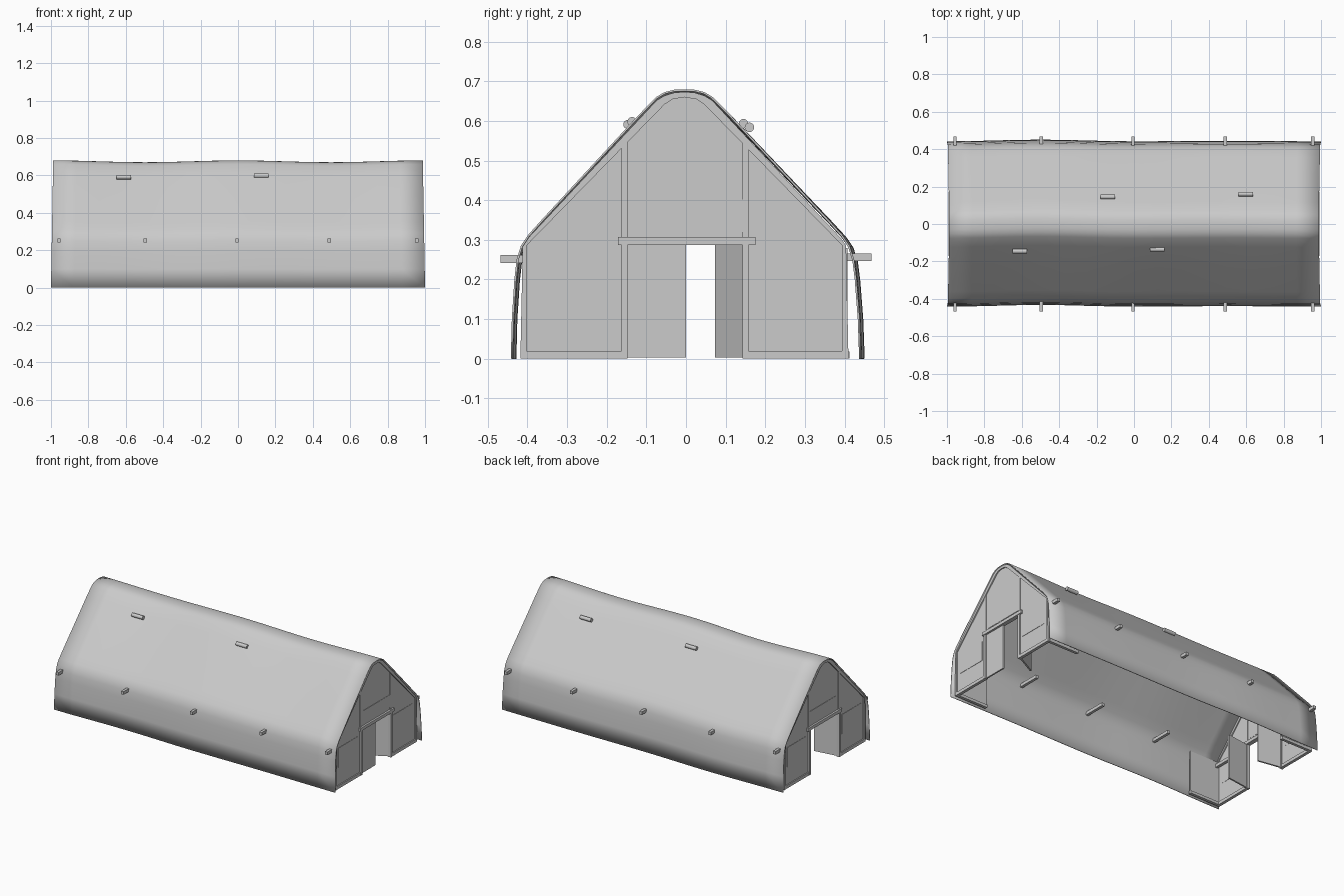
import bpy, bmesh, math
from mathutils import Vector

cube = bpy.data.objects.get("Cube")
if cube:
    bpy.data.objects.remove(cube, do_unlink=True)

canvas = bpy.data.materials.new("light_grey")
canvas.use_nodes = True
GREY = (0.6, 0.6, 0.6, 1)
canvas.diffuse_color = GREY
canvas.node_tree.nodes["Principled BSDF"].inputs["Base Color"].default_value = GREY


def finish(name, bm):
    bmesh.ops.recalc_face_normals(bm, faces=bm.faces)
    mesh = bpy.data.meshes.new(name)
    bm.to_mesh(mesh)
    bm.free()
    mesh.materials.append(canvas)
    obj = bpy.data.objects.new(name, mesh)
    bpy.context.collection.objects.link(obj)
    return obj


def box(name, lo, hi):
    bm = bmesh.new()
    bmesh.ops.create_cube(bm, size=1)
    lo, hi = Vector(lo), Vector(hi)
    for v in bm.verts:
        v.co = (lo + hi) / 2 + v.co * (hi - lo)
    return finish(name, bm)


def prism(name, outline, x0, x1):
    """Extrude a (y, z) outline along x."""
    bm = bmesh.new()
    face = bm.faces.new([bm.verts.new((x0, y, z)) for y, z in outline])
    ext = bmesh.ops.extrude_face_region(bm, geom=[face])["geom"]
    moved = [g for g in ext if isinstance(g, bmesh.types.BMVert)]
    bmesh.ops.translate(bm, verts=moved, vec=(x1 - x0, 0, 0))
    return finish(name, bm)


def smooth(obj, degrees):
    bpy.ops.object.select_all(action='DESELECT')
    obj.select_set(True)
    bpy.context.view_layer.objects.active = obj
    bpy.ops.object.shade_smooth_by_angle(angle=math.radians(degrees))


def both_sides(half):
    return half + [(-y, z) for y, z in reversed(half) if y > 0]


# Canvas cover: an eaved arch swept along x, sagging between the frames
MID = -0.004
half = [(0.442, 0), (0.439, 0.1), (0.432, 0.2), (0.426, 0.25), (0.415, 0.285),
        (0.397, 0.312), (0.36, 0.353), (0.24, 0.482), (0.12, 0.611), (0.072, 0.66),
        (0.05, 0.673), (0.025, 0.679), (0, 0.68)]
arch = both_sides(half)
bm = bmesh.new()
rows = []
STATIONS = 16
for i in range(STATIONS + 1):
    x = -1 + 2 * i / STATIONS
    wave = 0.5 - 0.5 * math.cos(2 * math.pi * x)
    sway = 0.009 * wave * (1 if x < 0 else 0.3)
    row = []
    for y, z in arch:
        lift = z / 0.68
        px = x * (1 - 0.012 * lift * abs(x))
        row.append(bm.verts.new((px, y + MID * lift + sway, z - 0.01 * wave * lift)))
    rows.append(row)
for a, b in zip(rows, rows[1:]):
    for j in range(len(arch) - 1):
        bm.faces.new((a[j], a[j + 1], b[j + 1], b[j]))
cover = finish("canvas_cover", bm)
if sum(p.normal.z for p in cover.data.polygons) < 0:
    cover.data.flip_normals()
solid = cover.modifiers.new("thickness", 'SOLIDIFY')
solid.thickness = 0.005
solid.offset = -1
smooth(cover, 50)

# End arch frame outlines, outer and inner
outer = both_sides([(0.414, 0), (0.408, 0.285), (0.395, 0.304), (0.07, 0.652),
                    (0.05, 0.664), (0.024, 0.672), (0, 0.673)])
inner = both_sides([(0.398, 0), (0.398, 0.286), (0.05, 0.642),
                    (0.03, 0.655), (0, 0.66)])
outer = [(y + MID, z) for y, z in outer]
inner = [(y + MID, z) for y, z in inner]
L, R, HEAD = -0.155, 0.15, 0.297      # doorway edges and lintel height
door_cut = [(L, 0), (L, HEAD), (R, HEAD), (R, 0)]

for s, end in ((1, "right"), (-1, "left")):
    def slab(name, y0, y1, z0, z1, x0, x1):
        return box(f"{end}_{name}", (min(s * x0, s * x1), y0, z0), (max(s * x0, s * x1), y1, z1))

    prism(f"{end}_arch_frame", outer + inner[::-1], s * 0.966, s * 0.986)
    prism(f"{end}_end_wall", inner + door_cut, s * 0.973, s * 0.979)

    # Doorway posts, king studs and lintel
    for y, top, side in ((L, 0.55, "front"), (R, 0.545, "back")):
        slab(f"{side}_door_post", y - 0.008, y + 0.008, 0, HEAD, 0.966, 0.988)
        slab(f"{side}_upper_stud", y - 0.008, y + 0.008, HEAD, top, 0.969, 0.983)
    slab("lintel", L - 0.016, R + 0.025, 0.287, 0.307, 0.963, 0.991)

    # Bottom rails, window flaps
    slab("front_bottom_rail", -0.405, L, 0, 0.02, 0.967, 0.986)
    slab("back_bottom_rail", R, 0.4, 0, 0.02, 0.967, 0.986)
    slab("front_window", -0.38, -0.182, 0.133, 0.258, 0.972, 0.981)
    slab("back_window", 0.175, 0.372, 0.133, 0.258, 0.972, 0.981)
    slab("upper_window", -0.125, 0.143, 0.32, 0.402, 0.972, 0.981)

    # Panels that return along the side walls
    for y, side in ((-0.408, "front"), (0.404, "back")):
        slab(f"{side}_return_panel", y - 0.003, y + 0.003, 0, 0.28, 0.76, 0.975)
        slab(f"{side}_return_rail", y - 0.009, y + 0.009, 0, 0.018, 0.76, 0.975)

    # Door leaves swing inwards
    swings = (0, 62) if s > 0 else (82, 80)
    for y, d, swing, side in ((L, 1, swings[0], "front"), (R, -1, swings[1], "back")):
        leaf = box(f"{end}_{side}_door_leaf", (-0.005, min(0, 0.155 * d), 0.003),
                   (0.005, max(0, 0.155 * d), 0.287))
        leaf.location = (s * 0.973, y, 0)
        leaf.rotation_euler.z = math.radians(swing) * s * d

# Pole stubs through the side walls
for i, x in enumerate((-0.957, -0.495, -0.005, 0.488, 0.955)):
    box(f"front_pole_{i}", (x - 0.009, -0.468, 0.242), (x + 0.009, -0.28, 0.262))
    box(f"back_pole_{i}", (x - 0.009, 0.28, 0.246), (x + 0.009, 0.468, 0.266))

# Rolled vent tubes on the roof
for i, (x, y, z) in enumerate(((-0.61, -0.146, 0.591), (0.125, -0.136, 0.598),
                               (-0.14, 0.145, 0.593), (0.598, 0.16, 0.584))):
    bm = bmesh.new()
    bmesh.ops.create_cone(bm, cap_ends=True, segments=16, radius1=0.012,
                          radius2=0.012, depth=0.078)
    tube = finish(f"roof_tube_{i}", bm)
    tube.location = (x, y, z)
    tube.rotation_euler = (0, math.pi / 2, 0)
    smooth(tube, 40)
